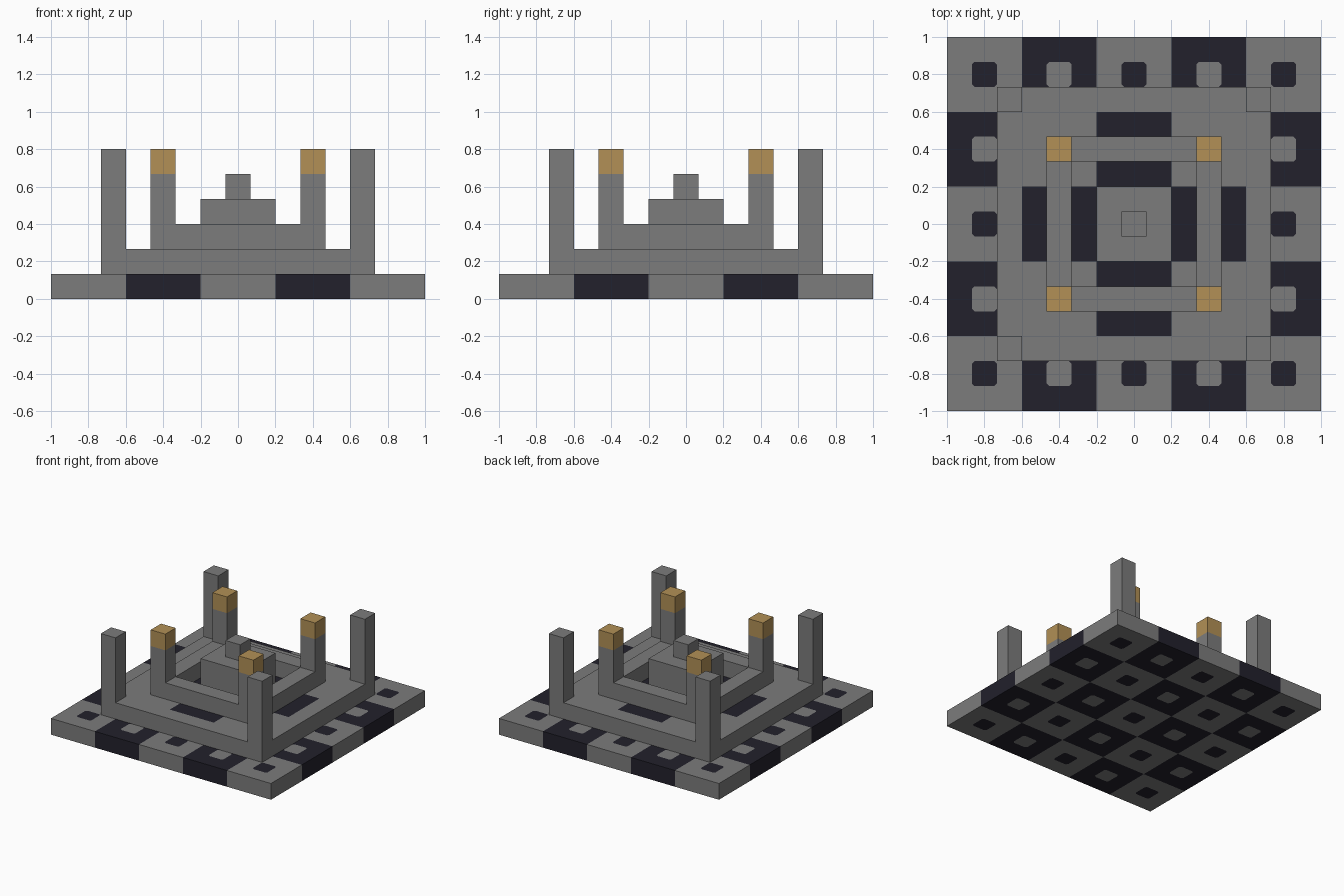
import bpy
import bmesh
from mathutils import Vector

U = 2 / 15  # one building block

if "Cube" in bpy.data.objects:
    bpy.data.objects.remove(bpy.data.objects["Cube"], do_unlink=True)


def material(name, rgb):
    mat = bpy.data.materials.new(name)
    mat.use_nodes = True
    mat.diffuse_color = (*rgb, 1)
    mat.node_tree.nodes["Principled BSDF"].inputs["Base Color"].default_value = (*rgb, 1)
    return mat


STONE = material("grey stone", (0.2, 0.2, 0.2))
DARK = material("dark stone", (0.016, 0.015, 0.025))
GOLD = material("gold", (0.445, 0.28, 0.093))


def finish(name, bm, *mats):
    mesh = bpy.data.meshes.new(name)
    bm.to_mesh(mesh)
    bm.free()
    for mat in mats:
        mesh.materials.append(mat)
    obj = bpy.data.objects.new(name, mesh)
    bpy.context.collection.objects.link(obj)
    return obj


def box_bm(center, size):
    bm = bmesh.new()
    bmesh.ops.create_cube(bm, size=1)
    for v in bm.verts:
        v.co = Vector(a * s + c for a, s, c in zip(v.co, size, center))
    return bm


def block(name, x, y, z0, z1, sx, sy, mat):
    """Plain block, measured in building blocks."""
    bm = box_bm((x * U, y * U, (z0 + z1) / 2 * U), (sx * U, sy * U, (z1 - z0) * U))
    return finish(name, bm, mat)


# Base slab: chequered tiles, each with a centre stud of the other colour
def add_tile(bm, i, j):
    colour = (i + j) % 2
    center = Vector((i * 3 * U, j * 3 * U, 0))
    h, cut = U / 2, 0.014

    def face(points, mat):
        f = bm.faces.new([bm.verts.new(center + Vector(p)) for p in points])
        f.material_index = mat

    signs = [(-1, -1), (1, -1), (1, 1), (-1, 1)]
    for z in (0, U):
        corners = [(3 * h * a, 3 * h * b, z) for a, b in signs]
        stud = []
        for a, b in signs:
            pair = [(a * h, b * (h - cut), z), (a * (h - cut), b * h, z)]
            stud += pair if a * b > 0 else pair[::-1]
        face(stud, 1 - colour)
        for k in range(4):
            n = (k + 1) % 4
            face([corners[k], stud[2 * k + 1], stud[2 * k]], colour)
            face([corners[k], corners[n], stud[2 * n], stud[2 * k + 1]], colour)
    # Outer walls of the edge tiles
    for k, (dx, dy) in enumerate([(0, -1), (1, 0), (0, 1), (-1, 0)]):
        if max(abs(i + dx), abs(j + dy)) > 2:
            p, q = [(3 * h * a, 3 * h * b) for a, b in (signs[k], signs[(k + 1) % 4])]
            face([(*p, 0), (*q, 0), (*q, U), (*p, U)], colour)


bm = bmesh.new()
for i in range(-2, 3):
    for j in range(-2, 3):
        add_tile(bm, i, j)
bmesh.ops.remove_doubles(bm, verts=bm.verts, dist=0.0005)
bmesh.ops.recalc_face_normals(bm, faces=bm.faces)
finish("base_slab", bm, STONE, DARK)

# Platform with dark floor panels cut into its top
bm = box_bm((0, 0, 1.5 * U), (11 * U, 11 * U, U))
for axis in (Vector((1, 0, 0)), Vector((0, 1, 0))):
    for d in (-0.6, -0.2, 0.2, 0.6):
        bmesh.ops.bisect_plane(bm, geom=bm.verts[:] + bm.edges[:] + bm.faces[:],
                               plane_co=axis * d, plane_no=axis)
bm.normal_update()
for f in bm.faces:
    x, y, z = f.calc_center_median()
    panel = max(abs(x), abs(y)) < 0.6 and (abs(x) < 0.2) != (abs(y) < 0.2)
    f.material_index = int(f.normal.z > 0.5 and panel)
finish("platform", bm, STONE, DARK)

# Low wall ring, gold-topped columns and tall corner posts
for s, side in ((-1, "first"), (1, "second")):
    block(f"{side}_cross_wall", 0, 3 * s, 2, 3, 5, 1, STONE)
    block(f"{side}_side_wall", 3 * s, 0, 2, 3, 1, 5, STONE)
for sx, side in ((-1, "right"), (1, "left")):
    for sy, end in ((-1, "front"), (1, "back")):
        block(f"{end}_{side}_column", 3 * sx, 3 * sy, 2, 5, 1, 1, STONE)
        block(f"{end}_{side}_gold_cap", 3 * sx, 3 * sy, 5, 6, 1, 1, GOLD)
        block(f"{end}_{side}_corner_post", 5 * sx, 5 * sy, 2, 6, 1, 1, STONE)

# Central altar
block("altar", 0, 0, 2, 4, 3, 3, STONE)
block("altar_knob", 0, 0, 4, 5, 1, 1, STONE)
